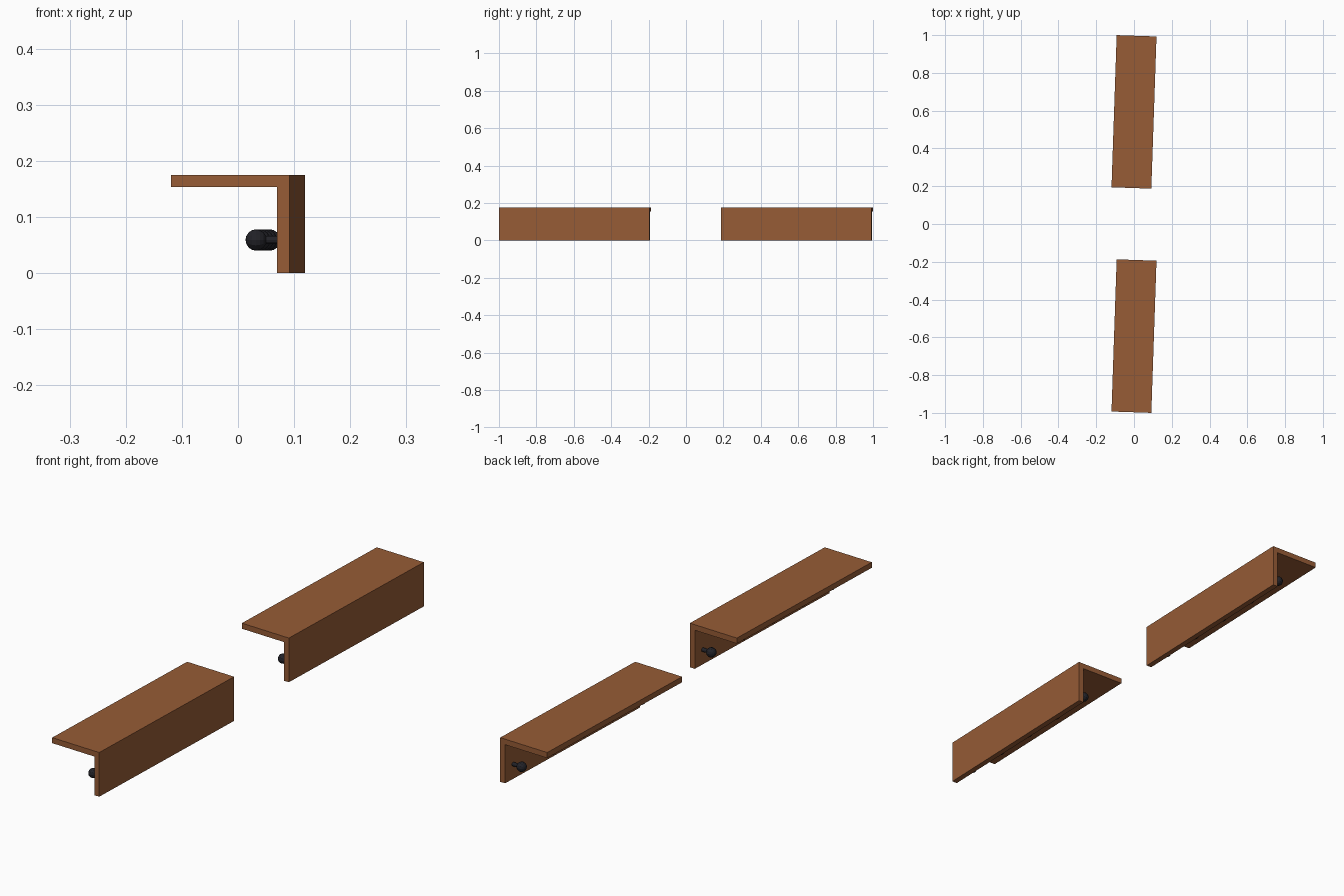
import bpy, bmesh, math
from mathutils import Matrix, Vector

if "Cube" in bpy.data.objects:
    bpy.data.objects.remove(bpy.data.objects["Cube"])

L, W, H, T = 0.806, 0.211, 0.175, 0.022   # shelf length, width, height, board thickness
ANGLE = -math.radians(1.95)


def material(name, rgb):
    m = bpy.data.materials.new(name)
    m.diffuse_color = (*rgb, 1)
    m.use_nodes = True
    m.node_tree.nodes["Principled BSDF"].inputs["Base Color"].default_value = m.diffuse_color
    return m


wood = material("brown wood", (0.31, 0.107, 0.037))
metal = material("dark metal", (0.016, 0.016, 0.021))


def add_object(name, bm, mat, place):
    bmesh.ops.recalc_face_normals(bm, faces=bm.faces)
    me = bpy.data.meshes.new(name)
    bm.to_mesh(me)
    bm.free()
    me.materials.append(mat)
    ob = bpy.data.objects.new(name, me)
    ob.matrix_world = place
    bpy.context.collection.objects.link(ob)
    return ob


def shelf_boards(name, place):
    # L-shaped profile (top board and wall board) extruded along y
    prof = [(-W/2, H), (W/2, H), (W/2, 0), (W/2 - T, 0), (W/2 - T, H - T), (-W/2, H - T)]
    bm = bmesh.new()
    face = bm.faces.new([bm.verts.new((x, -L/2, z)) for x, z in prof])
    ext = bmesh.ops.extrude_face_region(bm, geom=[face])
    verts = [v for v in ext["geom"] if isinstance(v, bmesh.types.BMVert)]
    bmesh.ops.translate(bm, verts=verts, vec=(0, L, 0))
    add_object(name, bm, wood, place)


def peg(name, y, place):
    # thin stem out of the wall board with a ball on its end
    bm = bmesh.new()
    x0, x1, z = W/2 - T, W/2 - 0.061, 0.059
    turn = Matrix.Rotation(math.pi/2, 4, 'Y')
    bmesh.ops.create_cone(bm, cap_ends=True, segments=12, radius1=0.0075, radius2=0.0075,
                          depth=x0 - x1, matrix=Matrix.Translation(((x0 + x1)/2, y, z)) @ turn)
    bmesh.ops.create_uvsphere(bm, u_segments=12, v_segments=8, radius=0.019,
                              matrix=Matrix.Translation((x1, y, z)) @ turn)
    add_object(name, bm, metal, place)


# two matching shelves, each turned slightly, with a row of five pegs
for side, cy in (("front", -0.5935), ("back", 0.5935)):
    place = Matrix.Translation(Vector((0, cy, 0))) @ Matrix.Rotation(ANGLE, 4, 'Z')
    shelf_boards(side + "_shelf", place)
    for i in range(5):
        peg(f"{side}_peg_{i + 1}", -0.356 + 0.178 * i, place)
